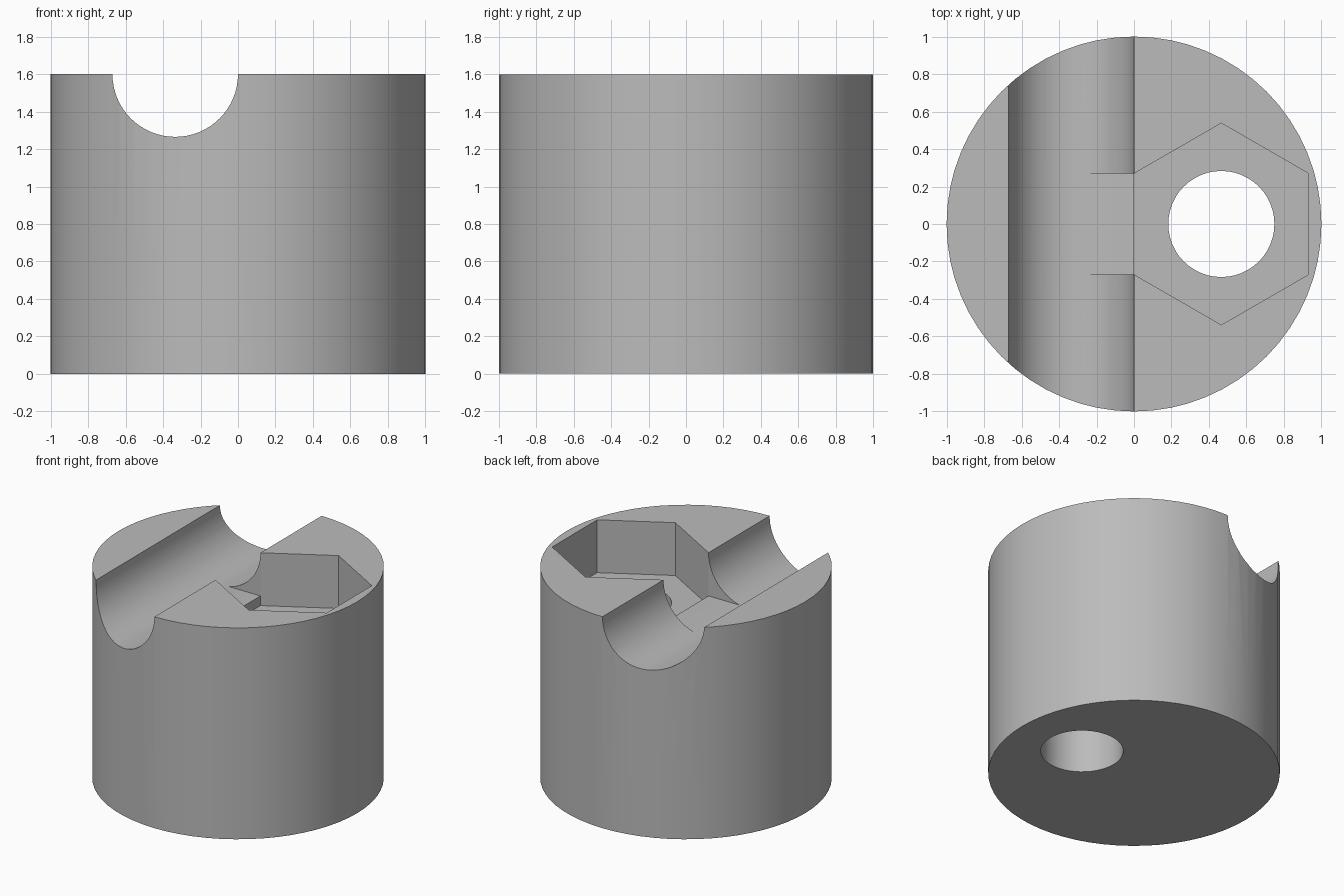
import bpy
import math

RADIUS, HEIGHT = 1.0, 1.6
BORE_X = 0.466               # shared centre of the bolt hole and hex pocket
GROOVE_R = 0.335

default = bpy.data.objects.get("Cube")
if default:
    bpy.data.objects.remove(default, do_unlink=True)

grey = bpy.data.materials.new("plain grey")
grey.use_nodes = True
colour = (0.5, 0.5, 0.5, 1)
grey.diffuse_color = colour
grey.node_tree.nodes["Principled BSDF"].inputs["Base Color"].default_value = colour


def prism(name, radius, sides, z0, z1, x=0, turn=0):
    """Upright prism between two heights."""
    bpy.ops.mesh.primitive_cylinder_add(
        vertices=sides, radius=radius, depth=z1 - z0,
        location=(x, 0, (z0 + z1) / 2), rotation=(0, 0, turn))
    obj = bpy.context.object
    obj.name = name
    return obj


def box(name, low, high):
    """Box between two corners."""
    centre = [(a + b) / 2 for a, b in zip(low, high)]
    bpy.ops.mesh.primitive_cube_add(size=1, location=centre)
    obj = bpy.context.object
    obj.name = name
    obj.scale = [b - a for a, b in zip(low, high)]
    return obj


# Round body
body = prism("round_body", RADIUS, 64, 0, HEIGHT)
body.data.materials.append(grey)

# Half-round groove across the top
bpy.ops.mesh.primitive_cylinder_add(
    vertices=64, radius=GROOVE_R, depth=3,
    location=(-GROOVE_R, 0, HEIGHT), rotation=(math.pi / 2, 0, 0))
groove = bpy.context.object
groove.name = "groove_cutter"

# Through hole, hex nut pocket, and the slot joining the pocket to the groove
hole = prism("hole_cutter", 0.283, 48, -0.2, HEIGHT + 0.2, BORE_X)
pocket = prism("hex_pocket_cutter", BORE_X / math.cos(math.pi / 6), 6,
               1.2, HEIGHT + 0.2, BORE_X)
slot = box("slot_cutter", (-GROOVE_R, -0.269, 1.273), (0.1, 0.269, HEIGHT + 0.2))

for cutter in (groove, hole, pocket, slot):
    cutter.hide_render = True
    cut = body.modifiers.new(cutter.name, "BOOLEAN")
    cut.operation = "DIFFERENCE"
    cut.solver = "EXACT"
    cut.object = cutter

# Bake the cuts and discard the cutters
bpy.ops.object.select_all(action="DESELECT")
body.select_set(True)
bpy.context.view_layer.objects.active = body
for modifier in list(body.modifiers):
    bpy.ops.object.modifier_apply(modifier=modifier.name)
for cutter in (groove, hole, pocket, slot):
    bpy.data.objects.remove(cutter, do_unlink=True)
bpy.ops.object.shade_smooth_by_angle(angle=math.radians(30))
